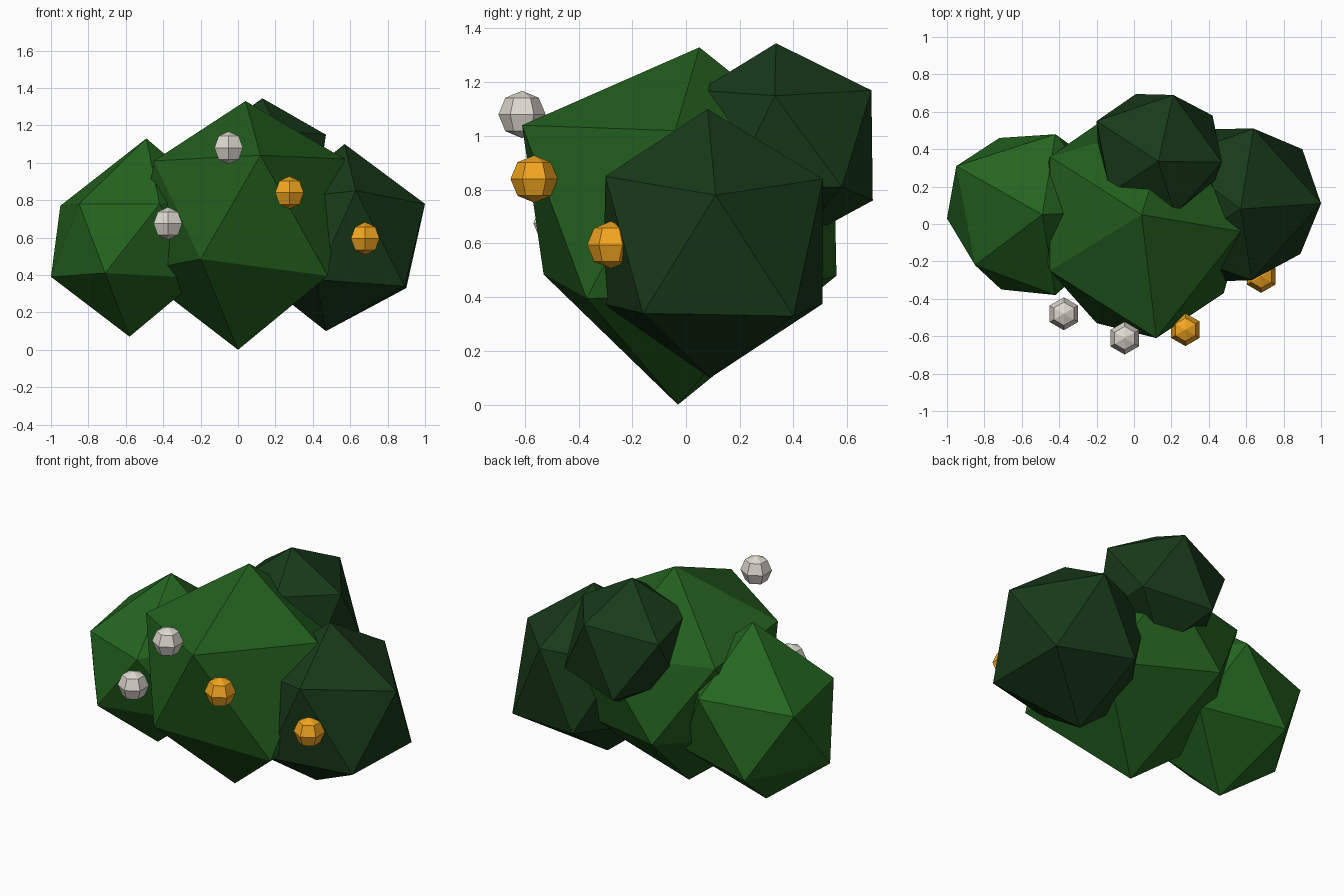
import bpy
from mathutils import Vector


def material(name, rgb):
    m = bpy.data.materials.new(name)
    m.diffuse_color = (*rgb, 1)
    return m


leaf_mid = material("leaf_mid", (0.016, 0.11, 0.012))
leaf_light = material("leaf_light", (0.018, 0.13, 0.014))
leaf_dark = material("leaf_dark", (0.009, 0.042, 0.010))
white = material("white_bloom", (0.72, 0.70, 0.62))
orange = material("orange_bloom", (0.89, 0.38, 0.014))


def clump(name, centre, radius, mat, corners):
    """Icosahedron whose nearest corners are pulled to the given points."""
    bpy.ops.mesh.primitive_ico_sphere_add(subdivisions=1, radius=radius, location=centre)
    ob = bpy.context.object
    ob.name = name
    ob.data.materials.append(mat)
    free = list(ob.data.vertices)
    for p in corners:
        target = Vector(p) - Vector(centre)
        v = min(free, key=lambda q: (q.co - target).length)
        v.co = target
        free.remove(v)


def bloom(name, centre, mat):
    bpy.ops.mesh.primitive_uv_sphere_add(segments=6, ring_count=4, radius=0.088, location=centre)
    ob = bpy.context.object
    ob.name = name
    ob.data.materials.append(mat)


# Leaf clumps
clump("main_clump", (0.02, 0, 0.70), 0.63, leaf_mid, [
    (0.04, 0.05, 1.33), (0, -0.03, 0), (0.12, -0.61, 1.04), (0.57, -0.04, 1.02),
    (-0.45, -0.25, 1.01), (-0.45, 0.36, 0.95), (0.20, 0.55, 0.93),
    (-0.20, -0.53, 0.485), (0.48, -0.37, 0.395), (-0.16, 0.56, 0.48)])
clump("left_clump", (-0.55, 0.07, 0.60), 0.48, leaf_light, [
    (-0.49, 0.05, 1.13), (-0.58, 0.05, 0.07), (-0.85, -0.22, 0.78), (-0.95, 0.31, 0.77),
    (-0.42, -0.38, 0.78), (-0.42, 0.48, 0.80),
    (-1.0, 0.03, 0.39), (-0.71, -0.35, 0.41), (-0.72, 0.46, 0.37)])
clump("right_clump", (0.55, 0.10, 0.59), 0.48, leaf_dark, [
    (0.57, 0.08, 1.10), (0.47, 0.09, 0.10), (0.63, -0.30, 0.85), (1.0, 0.11, 0.78),
    (0.64, 0.51, 0.84), (0.89, -0.16, 0.34), (0.90, 0.40, 0.33)])
clump("back_clump", (0.14, 0.36, 0.97), 0.37, leaf_dark, [
    (0.13, 0.335, 1.345), (0.14, 0.40, 0.60), (0.47, 0.33, 1.15), (0.21, 0.69, 1.17),
    (-0.20, 0.55, 1.10), (0.22, 0.05, 1.17), (0.01, 0.695, 0.76), (0.42, 0.58, 0.81)])

# Blooms on the front
for i, p in enumerate([(-0.05, -0.61, 1.08), (-0.375, -0.48, 0.675)]):
    bloom(f"white_bloom_{i + 1}", p, white)
for i, p in enumerate([(0.275, -0.565, 0.84), (0.68, -0.28, 0.595)]):
    bloom(f"orange_bloom_{i + 1}", p, orange)
